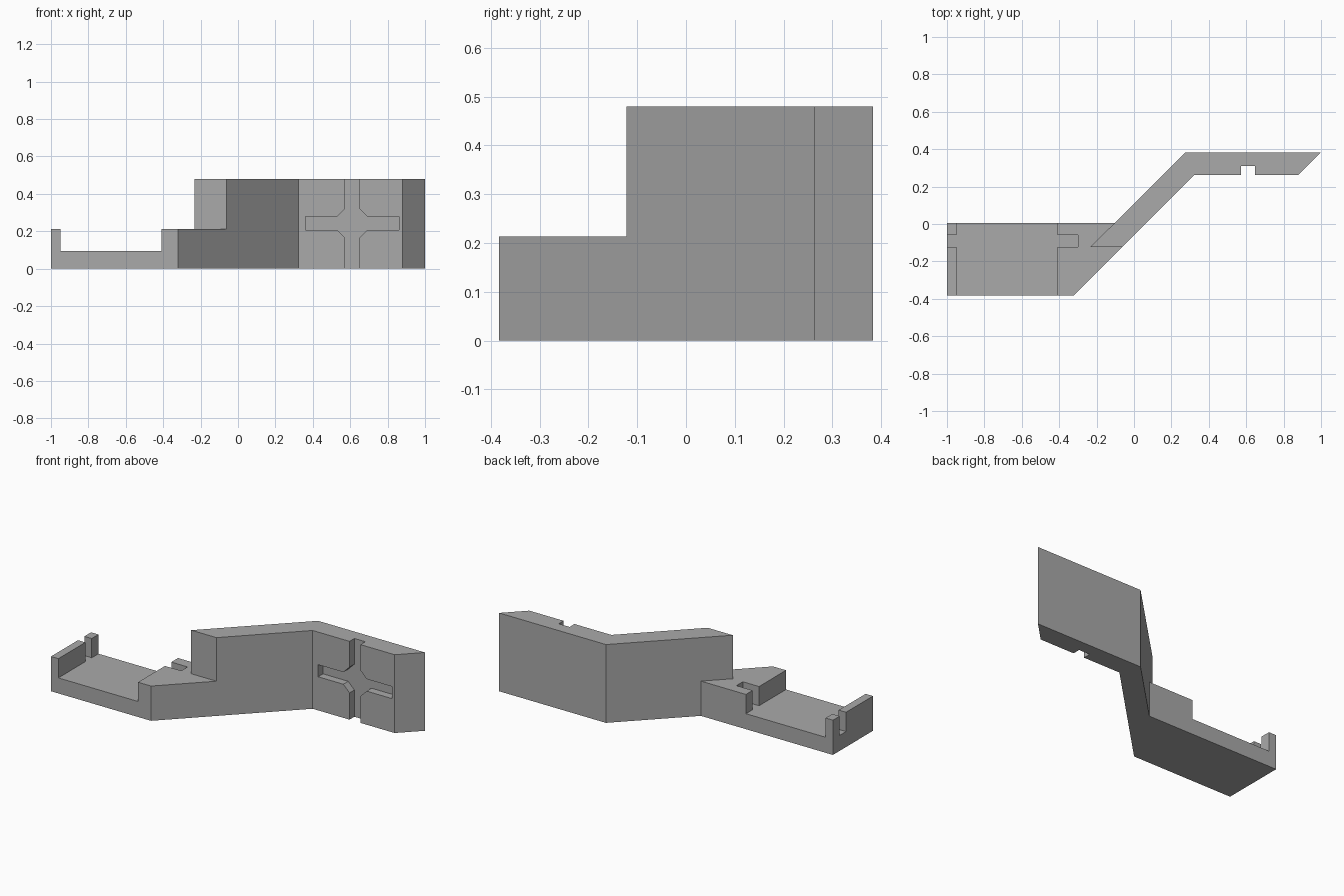
import bpy
import bmesh
from mathutils import Vector

if "Cube" in bpy.data.objects:
    bpy.data.objects.remove(bpy.data.objects["Cube"], do_unlink=True)

grey = bpy.data.materials.new("mid grey")
grey.use_nodes = True
grey.diffuse_color = (0.4, 0.4, 0.4, 1)
grey.node_tree.nodes["Principled BSDF"].inputs["Base Color"].default_value = grey.diffuse_color


def prism(name, outline, sweep):
    """Extrude a closed outline of 3D points along a vector."""
    bm = bmesh.new()
    face = bm.faces.new([bm.verts.new(p) for p in outline])
    moved = bmesh.ops.extrude_face_region(bm, geom=[face])["geom"]
    bmesh.ops.translate(bm, vec=Vector(sweep),
                        verts=[v for v in moved if isinstance(v, bmesh.types.BMVert)])
    if face.is_valid and len(face.edges[0].link_faces) > 2:
        bm.faces.remove(face)
    bmesh.ops.holes_fill(bm, edges=bm.edges, sides=0)
    bmesh.ops.recalc_face_normals(bm, faces=bm.faces)
    mesh = bpy.data.meshes.new(name)
    bm.to_mesh(mesh)
    bm.free()
    mesh.materials.append(grey)
    obj = bpy.data.objects.new(name, mesh)
    bpy.context.collection.objects.link(obj)
    return obj


def plan(name, points, bottom, top):
    return prism(name, [(x, y, bottom) for x, y in points], (0, 0, top - bottom))


def box(name, x0, x1, y0, y1, z0, z1):
    return plan(name, [(x0, y0), (x1, y0), (x1, y1), (x0, y1)], z0, z1)


def combine(target, tool, operation):
    """Apply a boolean and remove the tool object."""
    mod = target.modifiers.new(operation.lower(), "BOOLEAN")
    mod.operation = operation
    mod.solver = "EXACT"
    mod.object = tool
    bpy.context.view_layer.objects.active = target
    bpy.ops.object.modifier_apply(modifier=mod.name)
    bpy.data.objects.remove(tool, do_unlink=True)


FLOOR, RIM, TOP = 0.095, 0.213, 0.48
FRONT, BACK, END = 0.262, 0.383, -0.122

# Low tray with an end wall, a raised block and an aligned slot through both
tray = plan("tray", [(-1, -BACK), (-0.322, -BACK), (-0.061, END),
                     (-0.08, 0.005), (-1, 0.005)], 0, RIM)
combine(tray, box("tray_recess", -0.95, -0.41, -0.6, 0.2, FLOOR, 0.6), "DIFFERENCE")
combine(tray, box("rim_slot", -1.2, -0.8, -0.122, -0.06, FLOOR, 0.6), "DIFFERENCE")
combine(tray, box("block_slot", -0.6, -0.3, -0.122, -0.06, FLOOR, 0.6), "DIFFERENCE")

# Tall angled wall leading to the upright panel
body = plan("angled_wall_bracket", [(-0.232, END), (-0.061, END), (0.323, FRONT),
                                    (0.879, FRONT), (1, BACK), (0.275, BACK)], 0, TOP)

# Cross-shaped groove with chamfered inner corners in the panel front
cx, cz, arm, half, cut = 0.61, 0.243, 0.25, 0.037, 0.042
quarter = [(arm, half), (half + cut, half), (half, half + cut), (half, 0.4)]
cross = []
for sx, sz in ((1, 1), (-1, 1), (-1, -1), (1, -1)):
    corner = [(cx + sx * x, FRONT - 0.1, cz + sz * z) for x, z in quarter]
    cross += corner if sx == sz else corner[::-1]
combine(body, prism("cross_groove", cross, (0, 0.147, 0)), "DIFFERENCE")

combine(body, tray, "UNION")
